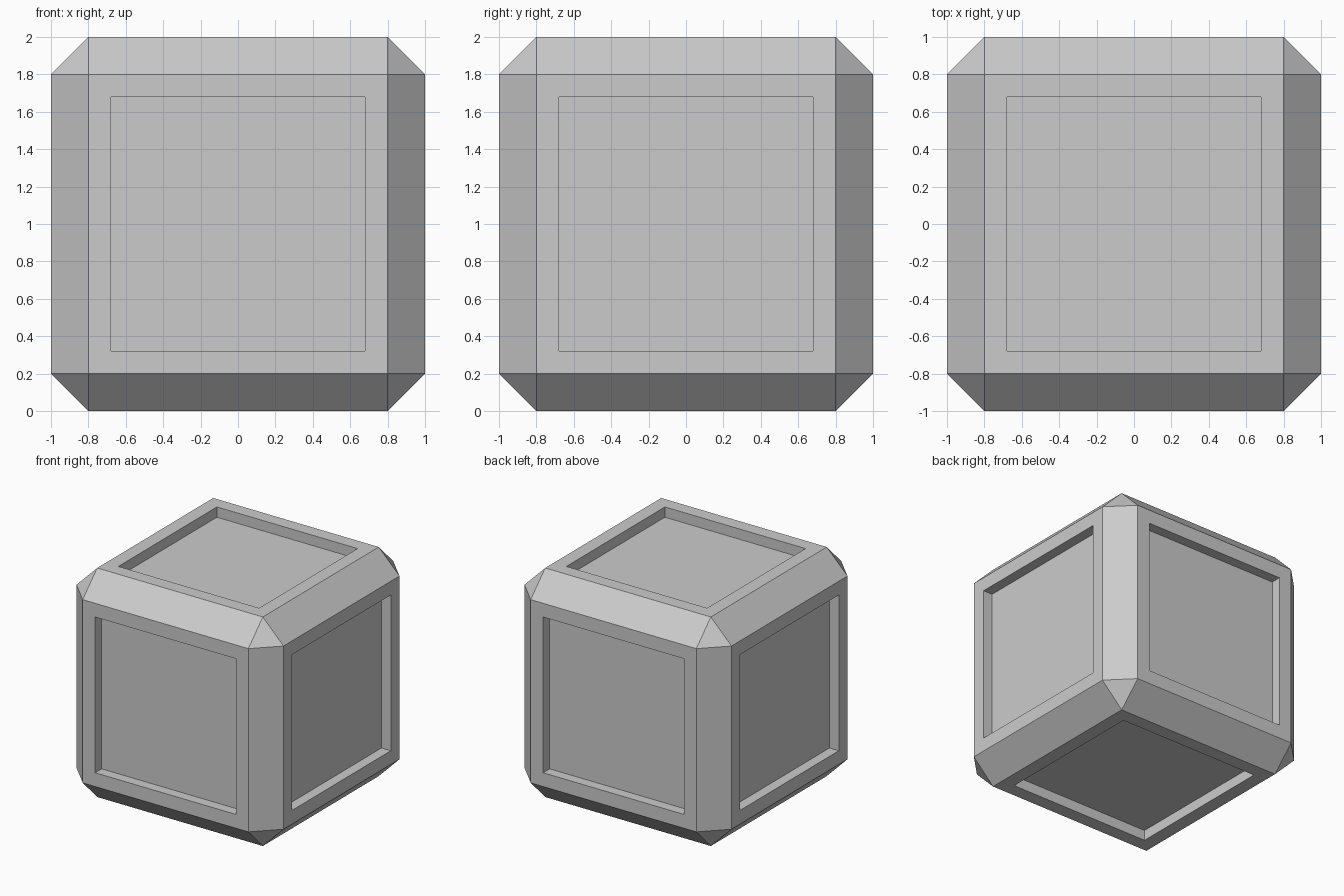
import bpy
import bmesh
from mathutils import Matrix

if "Cube" in bpy.data.objects:
    bpy.data.objects.remove(bpy.data.objects["Cube"])

HALF, CHAMFER = 1.0, 0.2
PANEL_HALF, PANEL_DEPTH = 0.63, 0.09

bm = bmesh.new()

# Chamfered cube standing on the ground
bmesh.ops.create_cube(bm, size=2 * HALF, matrix=Matrix.Translation((0, 0, HALF)))
bmesh.ops.bevel(bm, geom=bm.edges[:], offset=CHAMFER, offset_type='OFFSET',
                segments=1, profile=0.5, affect='EDGES')
bm.normal_update()

# Square panel sunk into each of the six main faces
sides = [f for f in bm.faces if max(abs(c) for c in f.normal) > 0.99]
bmesh.ops.inset_individual(bm, faces=sides, thickness=HALF - CHAMFER - PANEL_HALF)
bm.normal_update()
panels = bmesh.ops.extrude_discrete_faces(bm, faces=sides)["faces"]
for f in panels:
    f.normal_update()
    bmesh.ops.translate(bm, verts=f.verts[:], vec=f.normal * -PANEL_DEPTH)

bmesh.ops.recalc_face_normals(bm, faces=bm.faces[:])
mesh = bpy.data.meshes.new("panelled_cube")
bm.to_mesh(mesh)
bm.free()
bpy.context.collection.objects.link(bpy.data.objects.new("panelled_cube", mesh))
